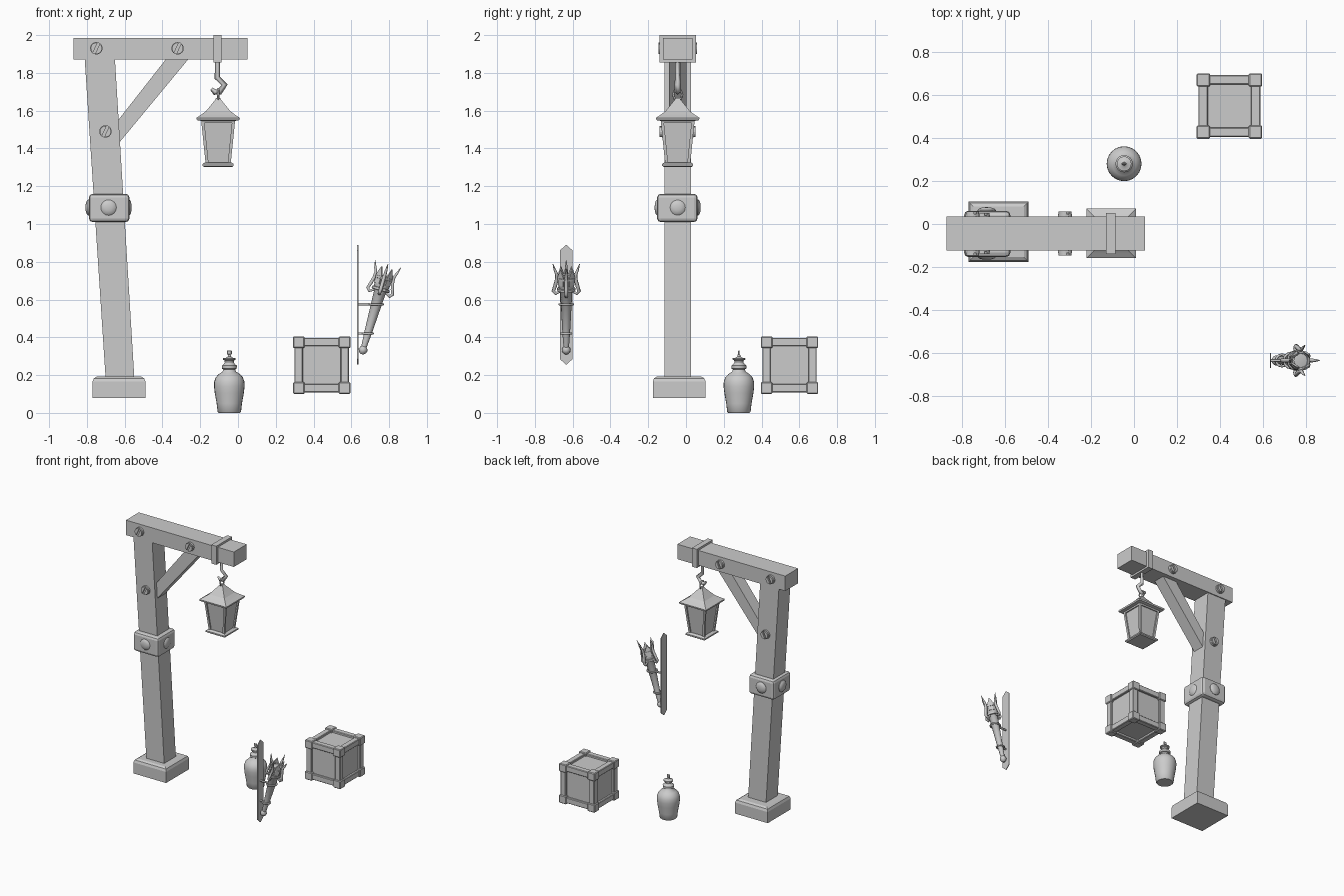
import bpy, bmesh, math
from mathutils import Matrix, Vector

if "Cube" in bpy.data.objects:
    bpy.data.objects.remove(bpy.data.objects["Cube"])

YC = -0.044          # depth centre of the post and beam
PI = math.pi


def finish(name, bm, smooth=None, bevel=0, segs=1):
    bmesh.ops.recalc_face_normals(bm, faces=bm.faces)
    me = bpy.data.meshes.new(name)
    bm.to_mesh(me)
    bm.free()
    ob = bpy.data.objects.new(name, me)
    bpy.context.collection.objects.link(ob)
    if bevel:
        m = ob.modifiers.new("bevel", "BEVEL")
        m.width, m.segments = bevel, segs
    if smooth:
        bpy.ops.object.select_all(action='DESELECT')
        ob.select_set(True)
        bpy.context.view_layer.objects.active = ob
        bpy.ops.object.shade_smooth_by_angle(angle=math.radians(smooth))
    return ob


def add_box(bm, c, s):
    bmesh.ops.create_cube(bm, size=1, matrix=Matrix.Translation(c) @ Matrix.Diagonal((*s, 1)))


def box(name, c, s, bevel=0, segs=1):
    bm = bmesh.new()
    add_box(bm, c, s)
    return finish(name, bm, None, bevel, segs)


def add_prism(bm, pts, y0, y1):
    """Extrude an x-z outline along y."""
    a = [bm.verts.new((x, y0, z)) for x, z in pts]
    b = [bm.verts.new((x, y1, z)) for x, z in pts]
    bm.faces.new(a)
    bm.faces.new(b[::-1])
    for i in range(len(pts)):
        j = (i + 1) % len(pts)
        bm.faces.new((a[i], b[i], b[j], a[j]))


def prism(name, pts, y0, y1, bevel=0):
    bm = bmesh.new()
    add_prism(bm, pts, y0, y1)
    return finish(name, bm, None, bevel)


def lathe(name, prof, n, mat, smooth=None, bevel=0):
    """Spin an (r, z) profile; n = 4 gives square sections of half width r."""
    k, off = (math.sqrt(2), PI / 4) if n == 4 else (1, 0)
    bm = bmesh.new()
    rings = [[bm.verts.new((r * k * math.cos(off + 2 * PI * i / n),
                            r * k * math.sin(off + 2 * PI * i / n), z)) for i in range(n)]
             for r, z in prof]
    for a, b in zip(rings, rings[1:]):
        for i in range(n):
            j = (i + 1) % n
            bm.faces.new((a[i], a[j], b[j], b[i]))
    bm.faces.new(rings[0])
    bm.faces.new(rings[-1])
    bm.transform(mat)
    return finish(name, bm, smooth, bevel)


def bar(name, pts, r, mat=Matrix(), radii=None, res=0, closed=False):
    """Metal bar following a path."""
    cu = bpy.data.curves.new(name, 'CURVE')
    cu.dimensions = '3D'
    cu.bevel_depth, cu.bevel_resolution, cu.use_fill_caps = r, res, True
    sp = cu.splines.new('POLY')
    sp.points.add(len(pts) - 1)
    for i, p in enumerate(pts):
        sp.points[i].co = (*(mat @ Vector(p)), 1)
        sp.points[i].radius = radii[i] if radii else 1
    sp.use_cyclic_u = closed
    ob = bpy.data.objects.new(name, cu)
    bpy.context.collection.objects.link(ob)
    return ob


T = Matrix.Translation

# Lamp post: foot, leaning post, beam, brace
lathe("post_foot", [(0.14, 0.08), (0.14, 0.165), (0.133, 0.183), (0.118, 0.192)], 4, T((-0.63, -0.036, 0)))
prism("post", [(-0.70, 0.17), (-0.548, 0.17), (-0.652, 1.88), (-0.812, 1.88)], -0.115, 0.027)
prism("beam", [(-0.87, 1.87), (0.05, 1.87), (0.05, 1.985), (-0.87, 1.985)], -0.122, 0.034)
prism("brace", [(-0.36, 1.90), (-0.24, 1.90), (-0.65, 1.405), (-0.65, 1.53)], -0.09, 0.002)

# Collar with a dome stud on each side
box("post_collar", (-0.682, YC - 0.002, 1.085), (0.215, 0.215, 0.15), 0.02, 2)
for k in range(4):
    m = T((-0.685, YC, 1.087)) @ Matrix.Rotation(k * PI / 2, 4, 'Z') @ Matrix.Rotation(PI / 2, 4, 'X')
    lathe("collar_stud", [(0.043, 0.09), (0.043, 0.108), (0.035, 0.116), (0.018, 0.121), (0.004, 0.122)],
          16, m, 40)

# Slotted bolts on both faces
for x, z, half in ((-0.75, 1.93, 0.079), (-0.32, 1.93, 0.079), (-0.702, 1.49, 0.072)):
    for s in (-1, 1):
        bm = bmesh.new()
        full = [(0.033 * math.cos(i * PI / 8), 0.033 * math.sin(i * PI / 8)) for i in range(16)]
        add_prism(bm, full, s * (half - 0.01), s * (half + 0.012))
        for side in (-1, 1):
            d = [(0.03 * math.cos(a), side * 0.03 * math.sin(a))
                 for a in [0.22 + i * (PI - 0.44) / 8 for i in range(9)]]
            add_prism(bm, d, s * (half + 0.01), s * (half + 0.023))
        bm.transform(T((x, YC, z)) @ Matrix.Rotation(math.radians(-65), 4, 'Y'))
        finish("bolt", bm)

# Strap round the beam
bm = bmesh.new()
for s in (-1, 1):
    add_box(bm, (-0.108, YC + s * 0.087, 1.928), (0.042, 0.018, 0.144))
    add_box(bm, (-0.108, YC, 1.928 + s * 0.064), (0.042, 0.17, 0.016))
finish("beam_strap", bm)

# Hook and hanging loop
LX = -0.105
bar("lantern_hook", [(LX - 0.003, YC, z) if dx is None else (LX + dx, YC, z) for dx, z in
                     ((None, 1.86), (-0.005, 1.775), (0.034, 1.737), (0.008, 1.70), (-0.018, 1.698), (-0.035, 1.715))],
    0.015, radii=[0.9, 1, 1.1, 1.1, 1, 0.6])
bar("lantern_loop", [(LX, YC + 0.024 * math.cos(a), 1.685 + 0.03 * math.sin(a))
                     for a in [i * PI / 4 for i in range(8)]], 0.006, closed=True)

# Lantern
L = T((LX, YC, 0))
lathe("lantern_roof", [(0.085, 1.545), (0.113, 1.55), (0.115, 1.562), (0.088, 1.58), (0.065, 1.597),
                       (0.042, 1.625), (0.026, 1.645), (0.017, 1.656), (0.01, 1.668)], 4, L)
lathe("lantern_glass", [(0.057, 1.315), (0.08, 1.55)], 4, L)
lathe("lantern_base", [(0.074, 1.302), (0.082, 1.308), (0.082, 1.318), (0.07, 1.326)], 4, L)
lathe("lantern_top_rail", [(0.087, 1.535), (0.09, 1.55)], 4, L)
for sx in (-1, 1):
    for sy in (-1, 1):
        bm = bmesh.new()
        add_box(bm, (0, 0, 0), (0.016, 0.016, 1))
        for v in bm.verts:
            t = v.co.z + 0.5
            o = 0.058 + 0.024 * t
            v.co = (LX + v.co.x + sx * o, YC + v.co.y + sy * o, 1.315 + 0.235 * t)
        finish("lantern_corner", bm)

# Crate: panels, edge rails and corner blocks
C, H = Vector((0.443, 0.548, 0.253)), 0.150
box("crate_body", C, (0.255, 0.255, 0.255))
for ax in range(3):
    for s in (-1, 1):
        for t in (-1, 1):
            off, size = [0, 0, 0], [0.044] * 3
            off[(ax + 1) % 3], off[(ax + 2) % 3] = s * 0.122, t * 0.122
            size[ax] = 0.24
            box("crate_rail", C + Vector(off), size, 0.004)
for sx in (-1, 1):
    for sy in (-1, 1):
        for sz in (-1, 1):
            box("crate_corner", C + Vector((sx, sy, sz)) * (H - 0.029), (0.062,) * 3, 0.005)

# Bottle with stopper
lathe("bottle", [(0.056, 0), (0.062, 0.006), (0.067, 0.05), (0.077, 0.105), (0.081, 0.14), (0.08, 0.165),
                 (0.072, 0.188), (0.055, 0.206), (0.036, 0.218), (0.031, 0.23), (0.039, 0.234),
                 (0.04, 0.25), (0.03, 0.258), (0.023, 0.27)], 24, T((-0.046, 0.28, 0)), 40)
lathe("bottle_stopper", [(0.023, 0.26), (0.025, 0.278), (0.034, 0.282), (0.034, 0.289), (0.018, 0.292),
                         (0.008, 0.299), (0.007, 0.31)], 16, T((-0.046, 0.28, 0)), 40)
box("stopper_tab", (-0.046, 0.28, 0.319), (0.026, 0.008, 0.022), 0.003)

# Torch wall plate with pointed ends
TY = -0.634
bm = bmesh.new()
add_prism(bm, [(-0.034, 0.285), (0, 0.255), (0.034, 0.285), (0.034, 0.86), (0, 0.89), (-0.034, 0.86)], -0.003, 0.003)
bm.transform(T((0.634, TY, 0)) @ Matrix.Rotation(PI / 2, 4, 'Z'))
finish("torch_plate", bm)

# Torch shaft, leaning away from the plate
M = T((0.662, TY, 0.333)) @ Matrix.Rotation(math.radians(16.2), 4, 'Y')
lathe("torch_knob", [(0.008, -0.023), (0.019, -0.014), (0.024, 0), (0.019, 0.014), (0.012, 0.022)], 12, M, 40)
lathe("torch_shaft", [(0.014, 0.01), (0.02, 0.09), (0.032, 0.32), (0.04, 0.33), (0.042, 0.41),
                      (0.034, 0.41), (0.028, 0.37)], 12, M, 40)
for z in (0.335, 0.395):
    lathe("torch_band", [(0.042, z - 0.008), (0.048, z - 0.006), (0.048, z + 0.006), (0.042, z + 0.008)], 12, M, 30)

# Brackets: horizontal rings tied to the plate
for z, r in ((0.575, 0.036), (0.42, 0.027)):
    x = 0.662 + (z - 0.333) * math.tan(math.radians(16.2))
    bar("torch_ring", [(x + r * math.cos(a), TY + r * math.sin(a), z)
                       for a in [i * PI / 6 for i in range(12)]], 0.006, res=1, closed=True)
    if x - r > 0.64:
        bar("torch_bracket", [(0.632, TY, z), (x - r, TY, z)], 0.007, res=1)

# Four curling prongs with studs and pointed leaves
for k in range(4):
    R = M @ Matrix.Rotation(k * PI / 2, 4, 'Z')
    bar("torch_prong", [(r, 0, z) for r, z in ((0.032, 0.325), (0.056, 0.31), (0.068, 0.325), (0.06, 0.35),
                                               (0.051, 0.385), (0.05, 0.415), (0.06, 0.44), (0.071, 0.475))],
        0.010, R, [0.8, 0.9, 1, 1, 1, 0.9, 0.7, 0.15], res=1)
    D = M @ Matrix.Rotation(k * PI / 2 + PI / 4, 4, 'Z') @ Matrix.Rotation(PI / 2, 4, 'Z')
    bm = bmesh.new()
    add_prism(bm, [(-0.018, 0.36), (0.018, 0.36), (0.02, 0.41), (0, 0.452), (-0.02, 0.41)], -0.044, -0.036)
    bm.transform(D)
    finish("torch_leaf", bm)
